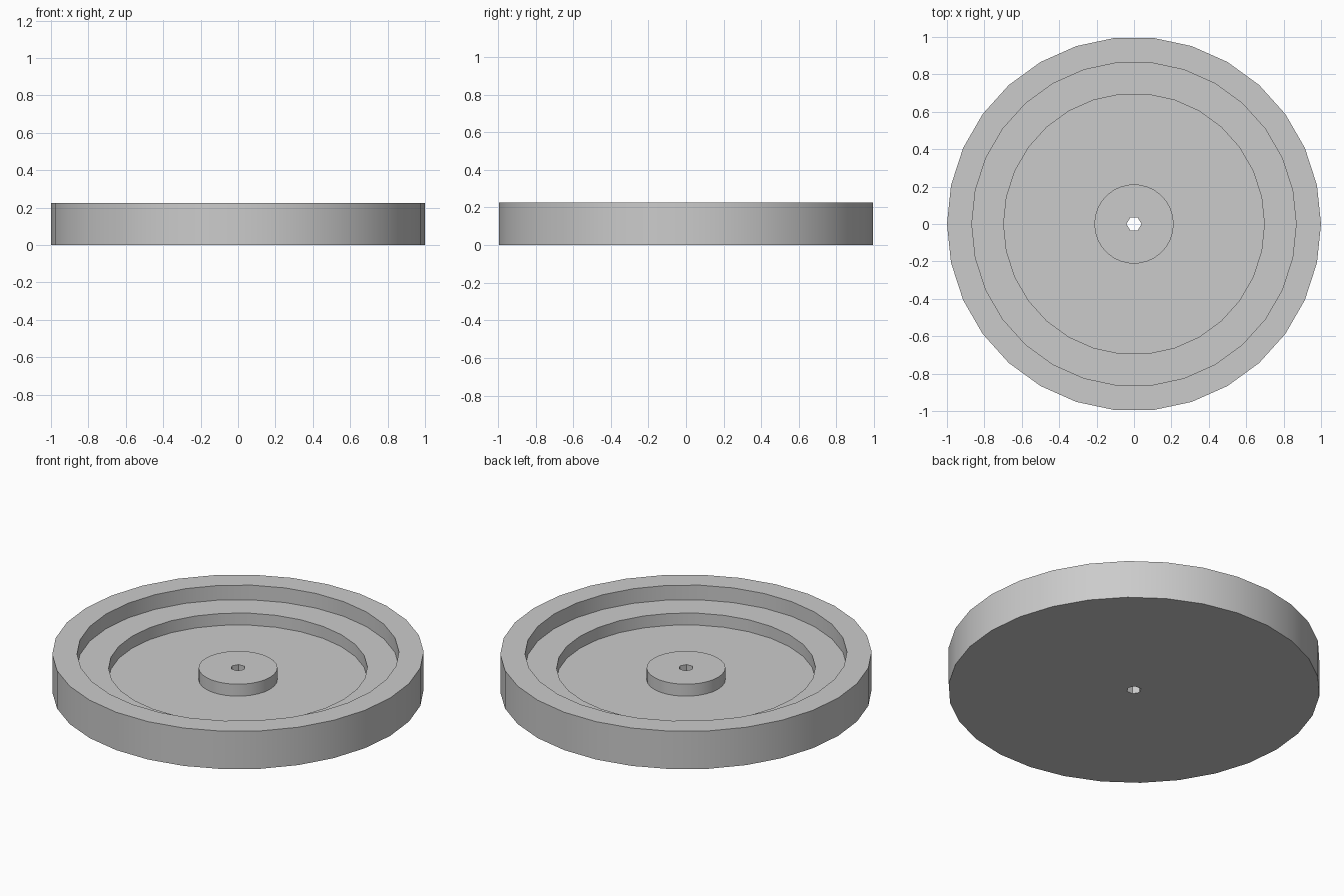
import bpy, bmesh
from math import cos, sin, tau, radians

cube = bpy.data.objects.get("Cube")
if cube:
    bpy.data.objects.remove(cube)

# Plain grey material
grey = bpy.data.materials.new("plain grey")
grey.use_nodes = True
colour = (0.6, 0.6, 0.6, 1)
grey.diffuse_color = colour
grey.node_tree.nodes["Principled BSDF"].inputs["Base Color"].default_value = colour

SIDES, BORE_SIDES = 30, 6
RIM, LEDGE, FLOOR = 0.225, 0.138, 0.067

# Closed section as (radius, height, sides): bore, base, rim, ledge, floor, hub
section = [
    (0.04, 0, BORE_SIDES),
    (1.0, 0, SIDES), (1.0, RIM, SIDES),
    (0.867, RIM, SIDES), (0.867, LEDGE, SIDES),
    (0.697, LEDGE, SIDES), (0.697, FLOOR, SIDES),
    (0.212, FLOOR, SIDES), (0.212, LEDGE, SIDES),
    (0.04, LEDGE, BORE_SIDES),
]

bm = bmesh.new()


def ring(radius, z, sides):
    verts = [bm.verts.new((radius * cos(tau * i / sides), radius * sin(tau * i / sides), z))
             for i in range(sides)]
    return [bm.edges.new((verts[i - 1], verts[i])) for i in range(sides)]


# Join each ring to the next, closing the section through the bore
rings = [ring(*point) for point in section]
for i, edges in enumerate(rings):
    bmesh.ops.bridge_loops(bm, edges=rings[i - 1] + edges)
bmesh.ops.recalc_face_normals(bm, faces=bm.faces)

mesh = bpy.data.meshes.new("stepped_disc")
bm.to_mesh(mesh)
bm.free()
mesh.materials.append(grey)
disc = bpy.data.objects.new("stepped_disc", mesh)
bpy.context.collection.objects.link(disc)

# Smooth round walls, sharp steps and flat bore facets
bpy.context.view_layer.objects.active = disc
disc.select_set(True)
bpy.ops.object.shade_smooth_by_angle(angle=radians(30))
